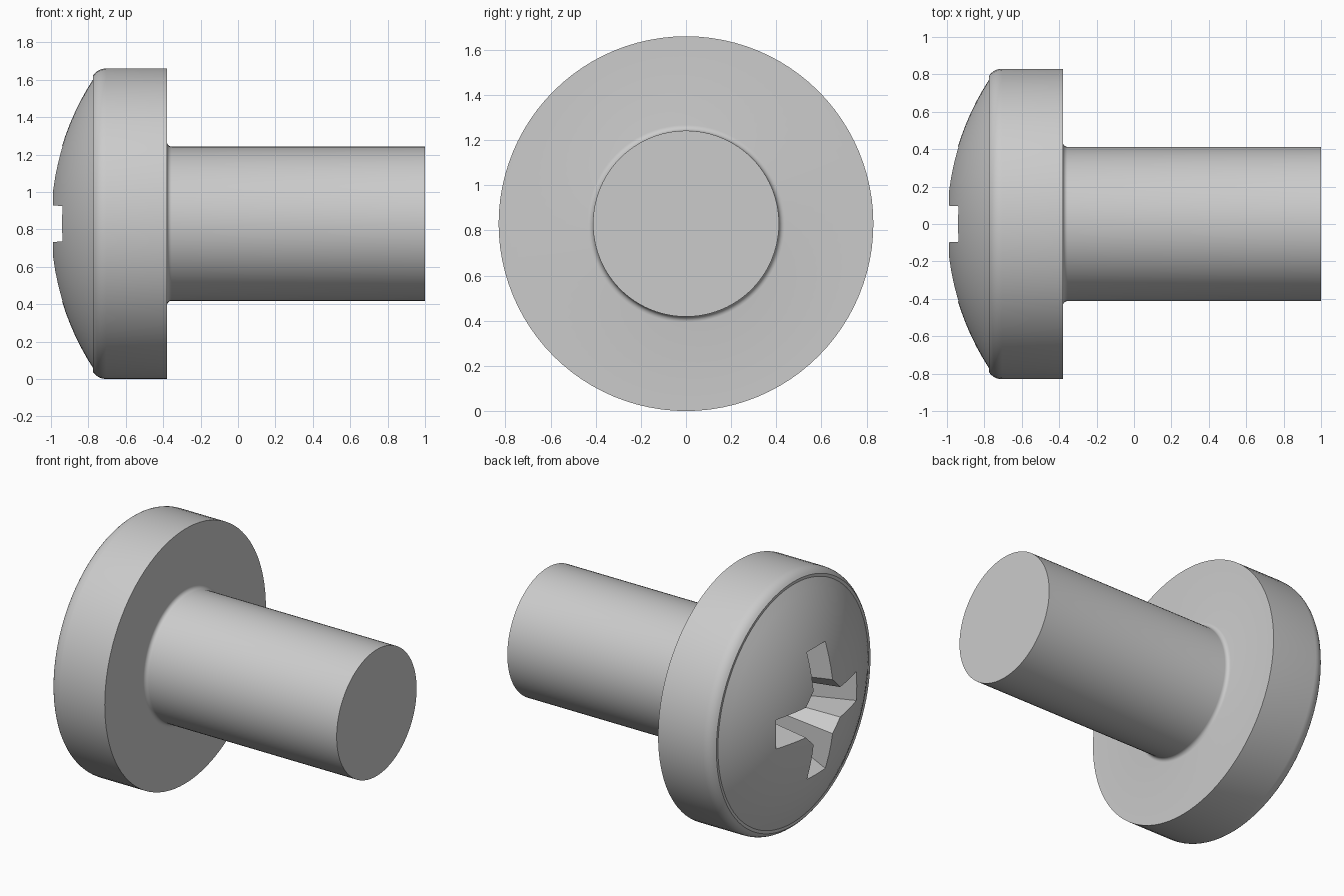
import bpy
import bmesh
import math
from mathutils import Matrix, Vector

cube = bpy.data.objects.get("Cube")
if cube:
    bpy.data.objects.remove(cube, do_unlink=True)

HEAD_R = 0.83
SHANK_R = 0.412
UNDERSIDE_X = -0.38
DOME_TIP_X = -1.003
DOME_R = 1.42
SEGMENTS = 96


def make_object(name, bm):
    """Turn a bmesh into an object lying on the screw axis."""
    bmesh.ops.recalc_face_normals(bm, faces=bm.faces)
    bm.transform(Matrix.Translation((0, 0, HEAD_R)))
    mesh = bpy.data.meshes.new(name)
    bm.to_mesh(mesh)
    bm.free()
    obj = bpy.data.objects.new(name, mesh)
    bpy.context.collection.objects.link(obj)
    return obj


def arc(cx, cr, radius, start, end, steps):
    """Points (x, r) along an arc, angles in degrees."""
    angles = [math.radians(start + (end - start) * i / steps) for i in range(steps + 1)]
    return [(cx + radius * math.cos(a), cr + radius * math.sin(a)) for a in angles]


# Body profile: dome, rounded rim, flat underside, neck fillet, shank
rim_angle = math.degrees(math.asin(0.775 / DOME_R))
profile = arc(DOME_TIP_X + DOME_R, 0, DOME_R, 180, 180 - rim_angle, 12)
profile += arc(-0.705, HEAD_R - 0.085, 0.085, 145, 90, 5)
profile.append((UNDERSIDE_X, HEAD_R))
fillet = 0.025
profile += arc(UNDERSIDE_X + fillet, SHANK_R + fillet, fillet, 180, 270, 5)
profile += [(1, SHANK_R), (1, 0)]

# Revolve the profile around the screw axis
bm = bmesh.new()
verts = [bm.verts.new((x, 0, r)) for x, r in profile]
edges = [bm.edges.new(pair) for pair in zip(verts, verts[1:])]
bmesh.ops.spin(bm, geom=verts + edges, cent=(0, 0, 0), axis=(1, 0, 0),
               angle=math.tau, steps=SEGMENTS, use_merge=True)
bmesh.ops.remove_doubles(bm, verts=bm.verts, dist=0.0005)
screw = make_object("screw_body", bm)

# Tapered cross recess: arm reach, arm half width, distance of the chamfered inner corner
MOUTH = Vector((0.417, 0.095, 0.17))
FLOOR = Vector((0.2, 0.07, 0.115))
MOUTH_X, FLOOR_X = -0.943, -0.52


def cross_ring(bm, x):
    reach, half, inner = MOUTH.lerp(FLOOR, (x - MOUTH_X) / (FLOOR_X - MOUTH_X))
    arm = [(inner, -half), (reach, -half), (reach, half), (inner, half)]
    ring = []
    for quarter in range(4):
        turn = Matrix.Rotation(quarter * math.pi / 2, 3, 'X')
        ring += [bm.verts.new(turn @ Vector((x, y, z))) for y, z in arm]
    return ring


bm = bmesh.new()
outer, deep = cross_ring(bm, -1.1), cross_ring(bm, FLOOR_X)
count = len(outer)
for i in range(count):
    j = (i + 1) % count
    bm.faces.new((outer[i], outer[j], deep[j], deep[i]))
bm.faces.new(outer)
bm.faces.new(deep)
cutter = make_object("recess_cutter", bm)
cutter.hide_render = True

# Cut the recess, then discard the cutter
cut = screw.modifiers.new("recess", 'BOOLEAN')
cut.operation = 'DIFFERENCE'
cut.solver = 'EXACT'
cut.object = cutter
bpy.context.view_layer.objects.active = screw
for obj in bpy.context.selected_objects:
    obj.select_set(False)
screw.select_set(True)
bpy.ops.object.modifier_apply(modifier=cut.name)
bpy.data.objects.remove(cutter, do_unlink=True)

bpy.ops.object.shade_smooth_by_angle(angle=math.radians(25))
